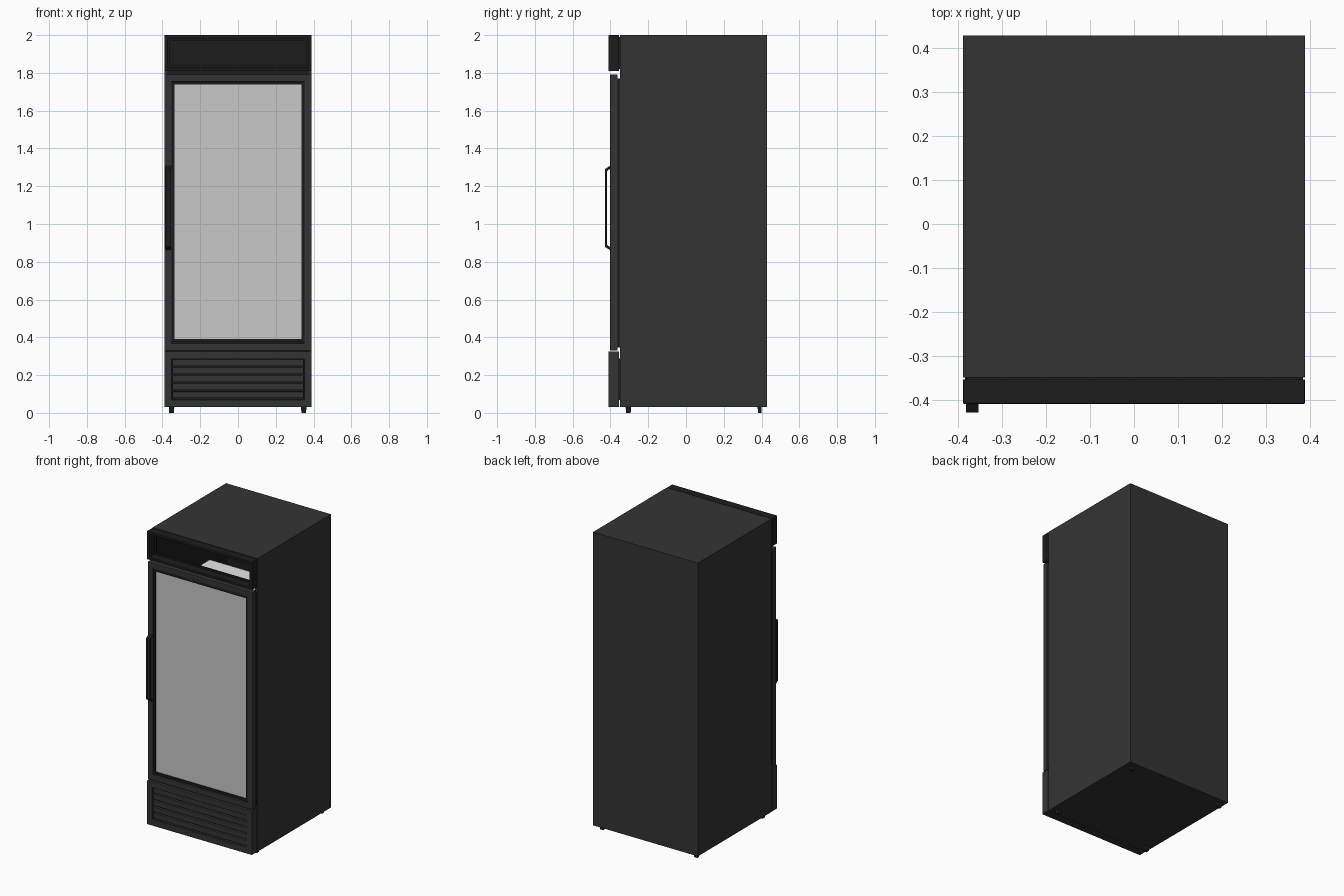
import bpy, bmesh

cube = bpy.data.objects.get("Cube")
if cube:
    bpy.data.objects.remove(cube, do_unlink=True)


def material(name, r, g, b):
    m = bpy.data.materials.new(name)
    m.diffuse_color = (r, g, b, 1)
    m.use_nodes = True
    bsdf = m.node_tree.nodes["Principled BSDF"]
    bsdf.inputs["Base Color"].default_value = (r, g, b, 1)
    bsdf.inputs["Roughness"].default_value = 0.6
    return m


CHARCOAL = material("charcoal", 0.034, 0.034, 0.034)
BLACK = material("black", 0.012, 0.012, 0.012)
GLASS = material("pale_grey_glass", 0.58, 0.58, 0.58)
WHITE = material("white", 0.8, 0.8, 0.8)


def finish(name, bm, mats, bevel=0):
    bmesh.ops.recalc_face_normals(bm, faces=bm.faces)
    mesh = bpy.data.meshes.new(name)
    bm.to_mesh(mesh)
    bm.free()
    for m in mats:
        mesh.materials.append(m)
    ob = bpy.data.objects.new(name, mesh)
    bpy.context.collection.objects.link(ob)
    if bevel:
        mod = ob.modifiers.new("soft_edges", 'BEVEL')
        mod.width = bevel
        mod.segments = 2
    return ob


def box(name, x, y, z, mat, bevel=0, taper=1):
    """Box from (min, max) ranges; taper scales the bottom face."""
    bm = bmesh.new()
    bmesh.ops.create_cube(bm, size=1)
    for v in bm.verts:
        k = taper if v.co.z < 0 else 1
        v.co = [sum(r) / 2 + c * s * (r[1] - r[0])
                for c, r, s in zip(v.co, (x, y, z), (k, k, 1))]
    return finish(name, bm, [mat], bevel)


def frame(name, x, y, z, border, mats, bevel=0):
    """Open rectangular frame; the inner walls use the last material."""
    bm = bmesh.new()
    rings = []
    for d in (0, border):
        for depth in y:
            rings.append([bm.verts.new((px, depth, pz)) for px, pz in (
                (x[0] + d, z[0] + d), (x[1] - d, z[0] + d),
                (x[1] - d, z[1] - d), (x[0] + d, z[1] - d))])
    of, ob, nf, nb = rings
    for a, b, inner in ((of, ob, 0), (of, nf, 0), (ob, nb, 0), (nf, nb, 1)):
        for i in range(4):
            j = (i + 1) % 4
            face = bm.faces.new((a[i], a[j], b[j], b[i]))
            face.material_index = inner * (len(mats) - 1)
    return finish(name, bm, mats, bevel)


W = (-0.39, 0.39)

# Cabinet shell, back wall and inner shelf
frame("cabinet_shell", W, (-0.35, 0.43), (0.03, 2.0), 0.02, [CHARCOAL, BLACK])
box("cabinet_back", (-0.372, 0.372), (0.415, 0.43), (0.048, 1.982), CHARCOAL)
box("back_liner", (-0.37, 0.37), (0.408, 0.414), (0.05, 1.98), BLACK)
box("top_shelf", (-0.35, 0.35), (-0.33, 0.2), (1.572, 1.585), WHITE)

# Open header frame
frame("header_frame", W, (-0.41, -0.354), (1.81, 2.0), 0.018, [BLACK], 0.003)
frame("header_gasket", (-0.38, 0.38), (-0.356, -0.348), (1.82, 1.99), 0.02, [BLACK])

# Door with trim, glass and seal
frame("door_frame", W, (-0.402, -0.362), (0.33, 1.792), 0.039, [CHARCOAL], 0.004)
frame("door_trim", (-0.353, 0.353), (-0.398, -0.37), (0.374, 1.754), 0.016, [BLACK])
box("door_glass", (-0.342, 0.342), (-0.391, -0.375), (0.385, 1.743), GLASS)
frame("door_seal", (-0.385, 0.385), (-0.364, -0.349), (0.345, 1.77), 0.05, [BLACK])

# Handle: bar with splayed ends
profile = [(-0.402, 0.862), (-0.43, 0.88), (-0.43, 1.29), (-0.402, 1.308),
           (-0.402, 1.293), (-0.419, 1.28), (-0.419, 0.89), (-0.402, 0.877)]
bm = bmesh.new()
sides = [[bm.verts.new((x, y, z)) for y, z in profile] for x in (-0.383, -0.354)]
for side in sides:
    bm.faces.new(side)
for i in range(len(profile)):
    j = (i + 1) % len(profile)
    bm.faces.new((sides[0][i], sides[0][j], sides[1][j], sides[1][i]))
finish("door_handle", bm, [BLACK], 0.002)

# Lower vent panel with slats
frame("vent_surround", W, (-0.41, -0.354), (0.03, 0.325), 0.04, [CHARCOAL], 0.003)
box("vent_rail", (-0.352, 0.352), (-0.408, -0.36), (0.068, 0.074), CHARCOAL)
box("vent_backing", (-0.352, 0.352), (-0.385, -0.35), (0.068, 0.287), BLACK)
SLATS = 5
pitch = 0.213 / SLATS
for i in range(SLATS):
    z = 0.074 + i * pitch
    box(f"vent_slat_{i + 1}", (-0.348, 0.348), (-0.403, -0.384),
        (z + 0.004, z + pitch - 0.004), CHARCOAL, 0.003)

# Feet
for side, x in (("right", -0.352), ("left", 0.348)):
    for end, y, half in (("front", -0.305, 0.015), ("back", 0.39, 0.011)):
        box(f"{end}_{side}_foot", (x - 0.015, x + 0.015), (y - half, y + half),
            (0, 0.035), BLACK, taper=0.8)
